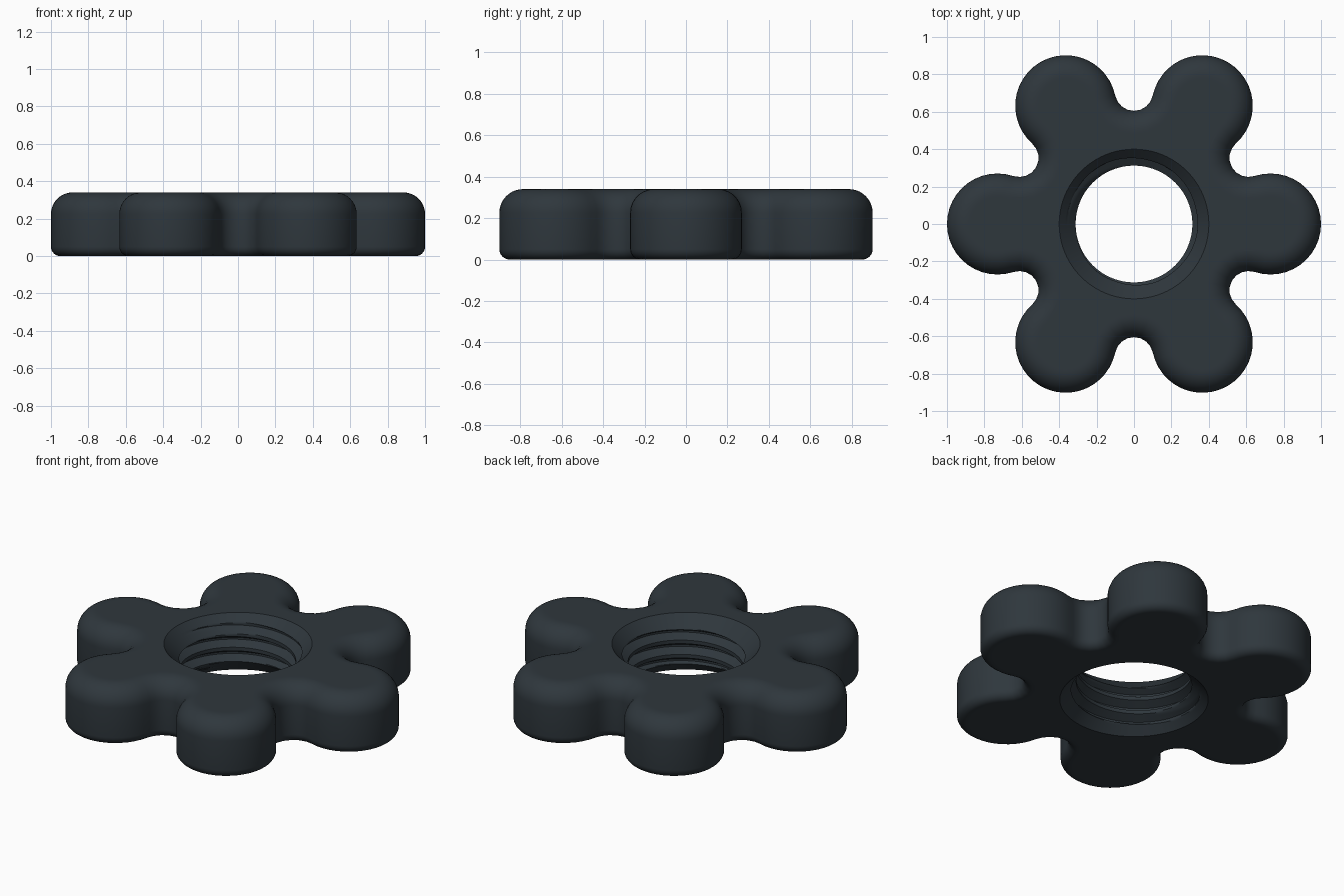
import bpy
import bmesh
from math import sin, cos, pi, radians, atan2, hypot

if "Cube" in bpy.data.objects:
    bpy.data.objects.remove(bpy.data.objects["Cube"])

HEIGHT = 0.34
LOBE_R, LOBE_DIST = 0.27, 0.73          # rounded grip lobes
VALLEY_R, VALLEY_DIST = 0.102, 0.707    # hollows between the lobes
TOP_FILLET, BOTTOM_FILLET = 0.115, 0.05
RIM_R, MINOR_R, MAJOR_R = 0.40, 0.312, 0.358
PITCH, ROWS = HEIGHT / 4, 16            # thread
LOBE_SEG, VALLEY_SEG = 24, 8
COLS = 6 * (LOBE_SEG + VALLEY_SEG)

# angle at which lobe and hollow arcs meet tangentially
VX, VY = VALLEY_DIST * cos(pi / 6), VALLEY_DIST * sin(pi / 6)
MEET = atan2(VY, VX - LOBE_DIST)


def outline(inset):
    """Six-lobed outline, moved inwards by inset."""
    pts = []
    for s in range(6):
        turn = s * pi / 3
        local = []
        for i in range(LOBE_SEG):
            a = -MEET + 2 * MEET * i / LOBE_SEG
            r = LOBE_R - inset
            local.append((LOBE_DIST + r * cos(a), r * sin(a)))
        start, end = MEET + pi, pi / 3 - MEET + pi
        for i in range(VALLEY_SEG):
            a = start + (end - start) * i / VALLEY_SEG
            r = VALLEY_R + inset
            local.append((VX + r * cos(a), VY + r * sin(a)))
        pts += [(x * cos(turn) - y * sin(turn), x * sin(turn) + y * cos(turn))
                for x, y in local]
    return pts


def column_angle(i):
    return radians(-22.5) + 2 * pi * i / COLS


def thread_radius(row):
    """Flat crest, sloped flanks and narrow flat root."""
    t = abs((row % ROWS) / ROWS - 0.5) * 2
    return MINOR_R + (MAJOR_R - MINOR_R) * min(1, max(0, (t - 0.25) / 0.625))


bm = bmesh.new()


def skin(rings, closed=True):
    """Join successive rings of points with quads."""
    rings = [[bm.verts.new(p) for p in ring] for ring in rings]
    for a, b in zip(rings, rings[1:]):
        n = len(a)
        for i in range(n if closed else n - 1):
            j = (i + 1) % n
            bm.faces.new((a[i], a[j], b[j], b[i]))


# outer body: bottom face, lower fillet, wall, upper fillet, top face
rim = [(RIM_R * cos(column_angle(i)), RIM_R * sin(column_angle(i))) for i in range(COLS)]
levels = [(BOTTOM_FILLET + 0.012, 0)]
for k in range(7):
    a = pi / 2 * k / 6
    levels.append((BOTTOM_FILLET * (1 - sin(a)), BOTTOM_FILLET * (1 - cos(a))))
for k in range(11):
    a = pi / 2 * k / 10
    levels.append((TOP_FILLET * (1 - cos(a)), HEIGHT - TOP_FILLET * (1 - sin(a))))
levels.append((TOP_FILLET + 0.012, HEIGHT))
rings = [[(x, y, 0) for x, y in rim]]
rings += [[(x, y, z) for x, y in outline(d)] for d, z in levels]
rings.append([(x, y, HEIGHT) for x, y in rim])
skin(rings)

# threaded bore with a chamfer at each end
bore = []
for i in range(COLS + 1):
    a = column_angle(i)
    column = []
    for row in range(-ROWS, 4 * ROWS + 1):
        z = min(HEIGHT, max(0, PITCH * (row / ROWS + i / COLS)))
        r = max(thread_radius(row), RIM_R - z, RIM_R - (HEIGHT - z))
        r = min(r, RIM_R)
        column.append((r * cos(a), r * sin(a), z))
    bore.append(column)
skin(bore, closed=False)

bmesh.ops.remove_doubles(bm, verts=bm.verts, dist=0.0002)
bmesh.ops.recalc_face_normals(bm, faces=bm.faces)

mesh = bpy.data.meshes.new("lobed_nut")
bm.to_mesh(mesh)
bm.free()
nut = bpy.data.objects.new("lobed_nut", mesh)
bpy.context.collection.objects.link(nut)

slate = bpy.data.materials.new("dark slate")
slate.diffuse_color = (0.028, 0.038, 0.046, 1)
slate.use_nodes = True
slate.node_tree.nodes["Principled BSDF"].inputs["Base Color"].default_value = slate.diffuse_color
mesh.materials.append(slate)

bpy.context.view_layer.objects.active = nut
nut.select_set(True)
bpy.ops.object.shade_smooth_by_angle(angle=radians(30))
